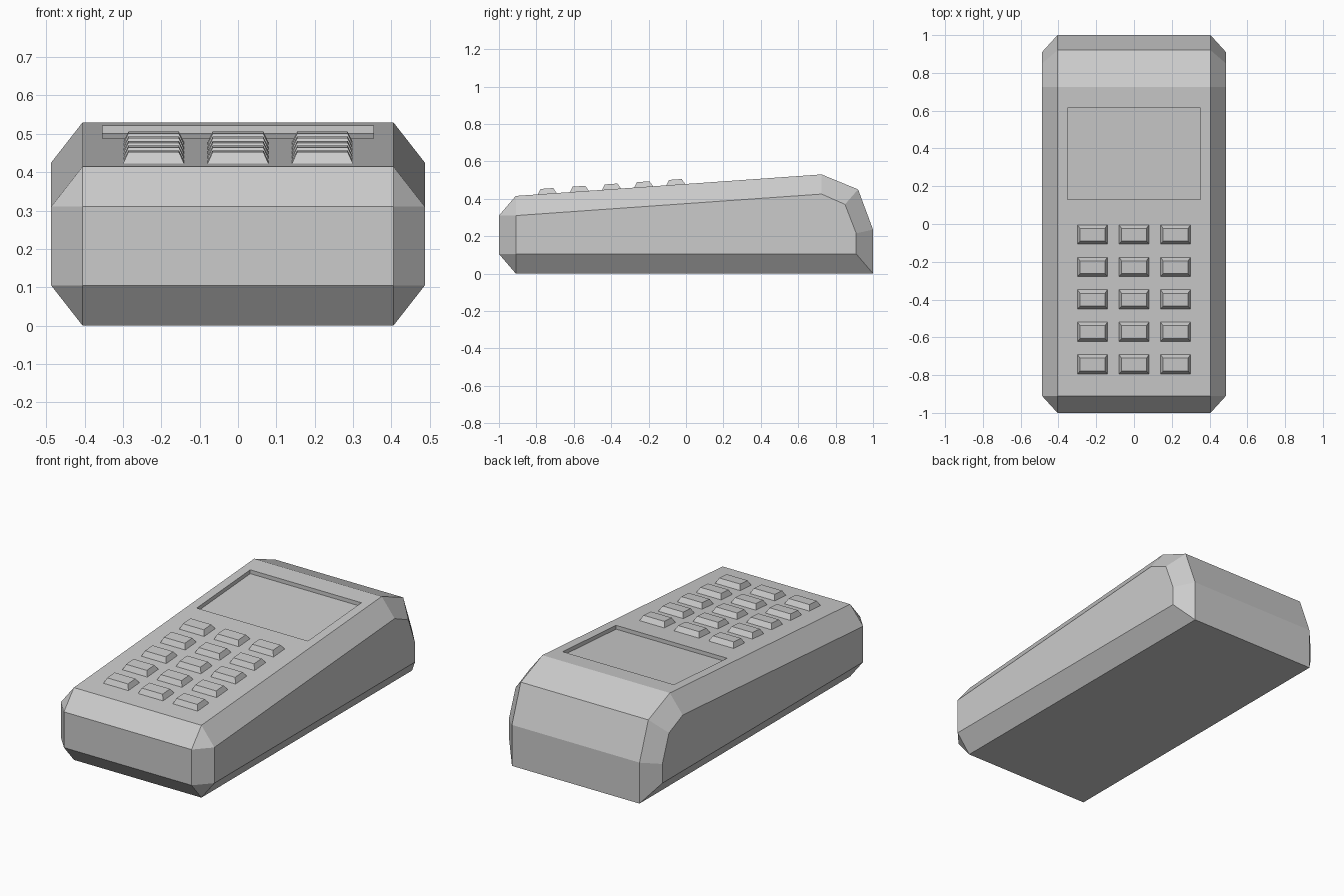
import bpy
import bmesh
import math
from mathutils import Matrix

if "Cube" in bpy.data.objects:
    bpy.data.objects.remove(bpy.data.objects["Cube"], do_unlink=True)

grey = bpy.data.materials.new("light_grey_plastic")
grey.use_nodes = True
grey.diffuse_color = (0.6, 0.6, 0.6, 1)
grey.node_tree.nodes["Principled BSDF"].inputs["Base Color"].default_value = (0.6, 0.6, 0.6, 1)

CORE_X, SIDE_X = 0.405, 0.487
FRONT_Y, FRONT_Z = -0.91, 0.415
SLOPE = (0.53 - FRONT_Z) / (0.725 - FRONT_Y)


def top_z(y):
    """Height of the sloped top at a given y."""
    return FRONT_Z + (y - FRONT_Y) * SLOPE


def add_object(name, bm):
    bmesh.ops.recalc_face_normals(bm, faces=bm.faces)
    mesh = bpy.data.meshes.new(name)
    bm.to_mesh(mesh)
    bm.free()
    mesh.materials.append(grey)
    obj = bpy.data.objects.new(name, mesh)
    bpy.context.collection.objects.link(obj)
    return obj


def ring(bm, points):
    return [bm.verts.new(p) for p in points]


def bridge(bm, a, b, skip=()):
    """Quads between two closed rings of equal length."""
    n = len(a)
    for i in range(n):
        if i not in skip:
            j = (i + 1) % n
            bm.faces.new((a[i], a[j], b[j], b[i]))


# Body: a wide core profile, with smaller side profiles forming the chamfers
core = [(-0.91, 0), (-1, 0.105), (-1, 0.31), (FRONT_Y, FRONT_Z),
        (0.725, 0.53), (0.92, 0.45), (1, 0.235), (1, 0)]
side = [(-0.91, 0.105), (-0.91, 0.105), (-0.91, 0.31), (-0.91, 0.31),
        (0.725, 0.425), (0.85, 0.37), (0.91, 0.215), (0.91, 0.105)]
TOP = 3

bm = bmesh.new()
cores = {}
for s in (-1, 1):
    cores[s] = ring(bm, [(s * CORE_X, y, z) for y, z in core])
    cap = ring(bm, [(s * SIDE_X, y, z) for y, z in side])
    bridge(bm, cores[s], cap)
    bm.faces.new(cap)
bridge(bm, cores[-1], cores[1], skip=(TOP,))

# Sloped top with the recessed screen
outer = [cores[-1][TOP], cores[1][TOP], cores[1][TOP + 1], cores[-1][TOP + 1]]
corners = [(-0.353, 0.13), (0.353, 0.13), (0.353, 0.615), (-0.353, 0.615)]
rim = ring(bm, [(x, y, top_z(y)) for x, y in corners])
floor = ring(bm, [(x, y, top_z(y) - 0.022) for x, y in corners])
bridge(bm, outer, rim)
bridge(bm, rim, floor)
bm.faces.new(floor)
bmesh.ops.remove_doubles(bm, verts=bm.verts, dist=0.0001)
add_object("body", bm)

# Keypad: tapered keys lying on the slope
tilt = Matrix.Rotation(math.atan(SLOPE), 4, 'X')
for row in range(5):
    for col in range(3):
        y = -0.055 - row * 0.1718
        bm = bmesh.new()
        base, top = [
            ring(bm, [(sx * w, sy * d, z) for sx, sy in ((-1, -1), (1, -1), (1, 1), (-1, 1))])
            for w, d, z in ((0.08, 0.052, -0.002), (0.066, 0.034, 0.028))]
        bridge(bm, base, top)
        bm.faces.new(base)
        bm.faces.new(top)
        key = add_object(f"key_row{row + 1}_column{col + 1}", bm)
        key.matrix_world = Matrix.Translation(((col - 1) * 0.22, y, top_z(y))) @ tilt
